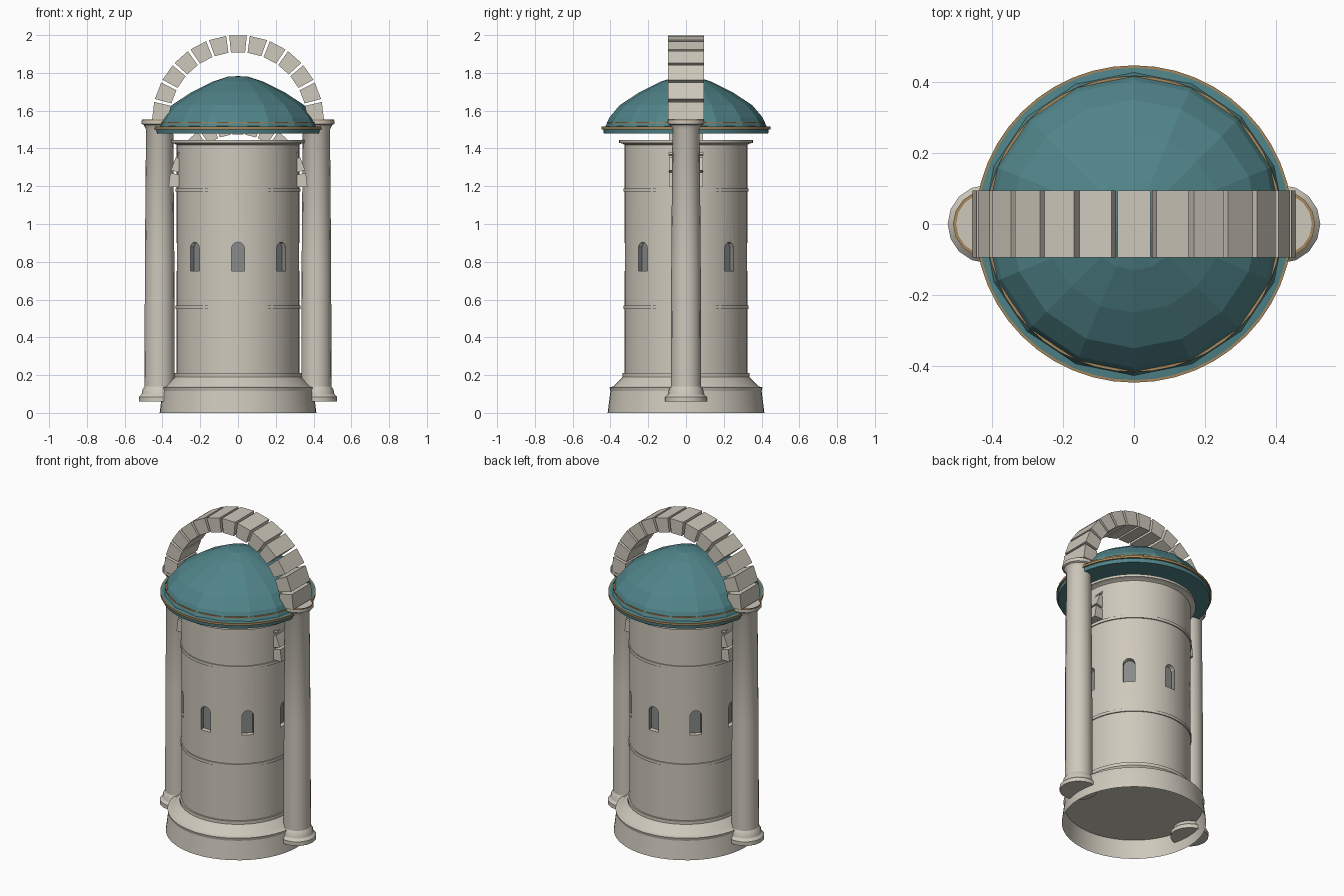
import bpy, bmesh, math
from mathutils import Matrix, Vector

if "Cube" in bpy.data.objects:
    bpy.data.objects.remove(bpy.data.objects["Cube"], do_unlink=True)


def material(name, rgb):
    m = bpy.data.materials.new(name)
    m.use_nodes = True
    m.diffuse_color = (*rgb, 1)
    m.node_tree.nodes["Principled BSDF"].inputs["Base Color"].default_value = (*rgb, 1)
    return m


STONE = material("pale stone", (0.62, 0.58, 0.50))
TEAL = material("teal roof", (0.08, 0.23, 0.25))
GOLD = material("dull gold", (0.38, 0.24, 0.10))
GREY = material("window grey", (0.25, 0.26, 0.26))


def finish(name, bm, mat, smooth=True, loc=(0, 0, 0)):
    mesh = bpy.data.meshes.new(name)
    bm.to_mesh(mesh)
    bm.free()
    ob = bpy.data.objects.new(name, mesh)
    ob.location = loc
    bpy.context.collection.objects.link(ob)
    mesh.materials.append(mat)
    if smooth:
        bpy.ops.object.select_all(action="DESELECT")
        bpy.context.view_layer.objects.active = ob
        ob.select_set(True)
        bpy.ops.object.shade_smooth_by_angle(angle=math.radians(30))
    return ob


def lathe(name, profile, sides, mat, smooth=True, loc=(0, 0, 0), closed=False):
    """Spin a (radius, height) profile, listed from bottom to top, about z."""
    bm = bmesh.new()
    pts = [bm.verts.new((r, 0, z)) for r, z in profile]
    pairs = list(zip(pts, pts[1:]))
    if closed:
        pairs.append((pts[-1], pts[0]))
    edges = [bm.edges.new(p) for p in pairs]
    bmesh.ops.spin(bm, geom=pts + edges, axis=(0, 0, 1), cent=(0, 0, 0),
                   angle=math.tau, steps=sides)
    bmesh.ops.remove_doubles(bm, verts=bm.verts, dist=1e-4)
    bmesh.ops.recalc_face_normals(bm, faces=bm.faces)
    return finish(name, bm, mat, smooth, loc)


def ring(name, radius, z, size, mat, loc=(0, 0, 0), sides=48):
    s = size / 2
    return lathe(name, [(radius - s, z - s), (radius + s, z - s),
                        (radius + s, z + s), (radius - s, z + s)],
                 sides, mat, True, loc, True)


def prism(bm, outline, depth, place):
    """Extrude an (x, z) outline along y, centred, then move it by a matrix."""
    front = [bm.verts.new(place @ Vector((x, -depth / 2, z))) for x, z in outline]
    back = [bm.verts.new(place @ Vector((x, depth / 2, z))) for x, z in outline]
    bm.faces.new(front)
    bm.faces.new(back[::-1])
    n = len(outline)
    for i in range(n):
        j = (i + 1) % n
        bm.faces.new((front[j], front[i], back[i], back[j]))


def arch(name, inner, outer, z, depth, stones=13, gap=0.018):
    """Half-round arch of separate wedge stones."""
    bm = bmesh.new()
    step = math.pi / stones
    for i in range(stones):
        a, b = i * step + gap, (i + 1) * step - gap
        outline = [(r * math.cos(t), r * math.sin(t))
                   for r, t in ((inner, a), (outer, a), (outer, b), (inner, b))]
        prism(bm, outline, depth, Matrix.Translation((0, 0, z)))
    bmesh.ops.recalc_face_normals(bm, faces=bm.faces)
    return finish(name, bm, STONE, False)


# Hollow-bottomed plinth and its sloped moulding
lathe("plinth", [(0.415, 0), (0.40, 0.12)], 48, STONE)
lathe("plinth_moulding", [(0, 0.115), (0.40, 0.115), (0.405, 0.135), (0.385, 0.14),
                          (0.335, 0.19), (0.335, 0.21), (0.325, 0.21)], 48, STONE)

# Tower drum with arched window recesses
tower = lathe("tower", [(0, 0.18), (0.325, 0.18), (0.325, 1.425), (0, 1.425)], 64, STONE)
bm = bmesh.new()
half, sill, spring = 0.034, 0.75, 0.87
outline = [(half, sill)] + [(half * math.cos(t), spring + half * math.sin(t))
                            for t in (math.pi * i / 8 for i in range(9))] + [(-half, sill)]
for k in range(8):
    prism(bm, outline, 0.1, Matrix.Rotation(k * math.pi / 4, 4, "Z")
          @ Matrix.Translation((0, -0.345, 0)))
bmesh.ops.recalc_face_normals(bm, faces=bm.faces)
cutter = finish("window_cutter", bm, STONE, False)
cutter.hide_render = True
cut = tower.modifiers.new("windows", "BOOLEAN")
cut.object, cut.operation, cut.solver = cutter, "DIFFERENCE", "EXACT"
bpy.ops.object.select_all(action="DESELECT")
bpy.context.view_layer.objects.active = tower
tower.select_set(True)
bpy.ops.object.modifier_apply(modifier=cut.name)
bpy.data.objects.remove(cutter, do_unlink=True)
tower.data.materials.append(GREY)
for f in tower.data.polygons:
    c = f.center
    inside = sill - 0.01 < c.z < spring + half and math.hypot(c.x, c.y) < 0.315
    f.material_index = 1 if inside and abs(f.normal.z) < 0.5 else 0

# Tower string courses and cornice
for name, z in (("lower_band", 0.56), ("upper_band", 1.18)):
    ring(name, 0.323, z, 0.018, STONE)
lathe("cornice", [(0.32, 1.415), (0.335, 1.425), (0.355, 1.43), (0.355, 1.445), (0, 1.445)],
      48, STONE)

# Side columns
for side, x in (("left", 0.415), ("right", -0.415)):
    at = (x, 0, 0)
    lathe(side + "_column", [(0, 0.06), (0.11, 0.06), (0.11, 0.085), (0.095, 0.10),
                             (0.09, 0.125), (0.08, 0.14), (0.078, 0.8), (0.072, 1.5),
                             (0.085, 1.525), (0.095, 1.53), (0.095, 1.548), (0, 1.548)],
          16, STONE, True, at)
    ring(side + "_capital_rim", 0.09, 1.548, 0.008, GOLD, at, 16)

# Roof: faceted dome on a round brim, with gold trim
lathe("dome", [(0.43, 1.51), (0.405, 1.565), (0.35, 1.63), (0.25, 1.695),
               (0.13, 1.755), (0.055, 1.78), (0, 1.783)], 16, TEAL, False)
lathe("dome_brim", [(0, 1.478), (0.435, 1.478), (0.44, 1.515), (0.40, 1.52)], 48, TEAL)
ring("brim_trim", 0.44, 1.508, 0.014, GOLD)
ring("dome_trim", 0.413, 1.537, 0.008, GOLD)

# Great arch over the roof and the smaller one through the tower head
arch("great_arch", 0.365, 0.455, 1.545, 0.19)
arch("inner_arch", 0.285, 0.368, 1.19, 0.18)
